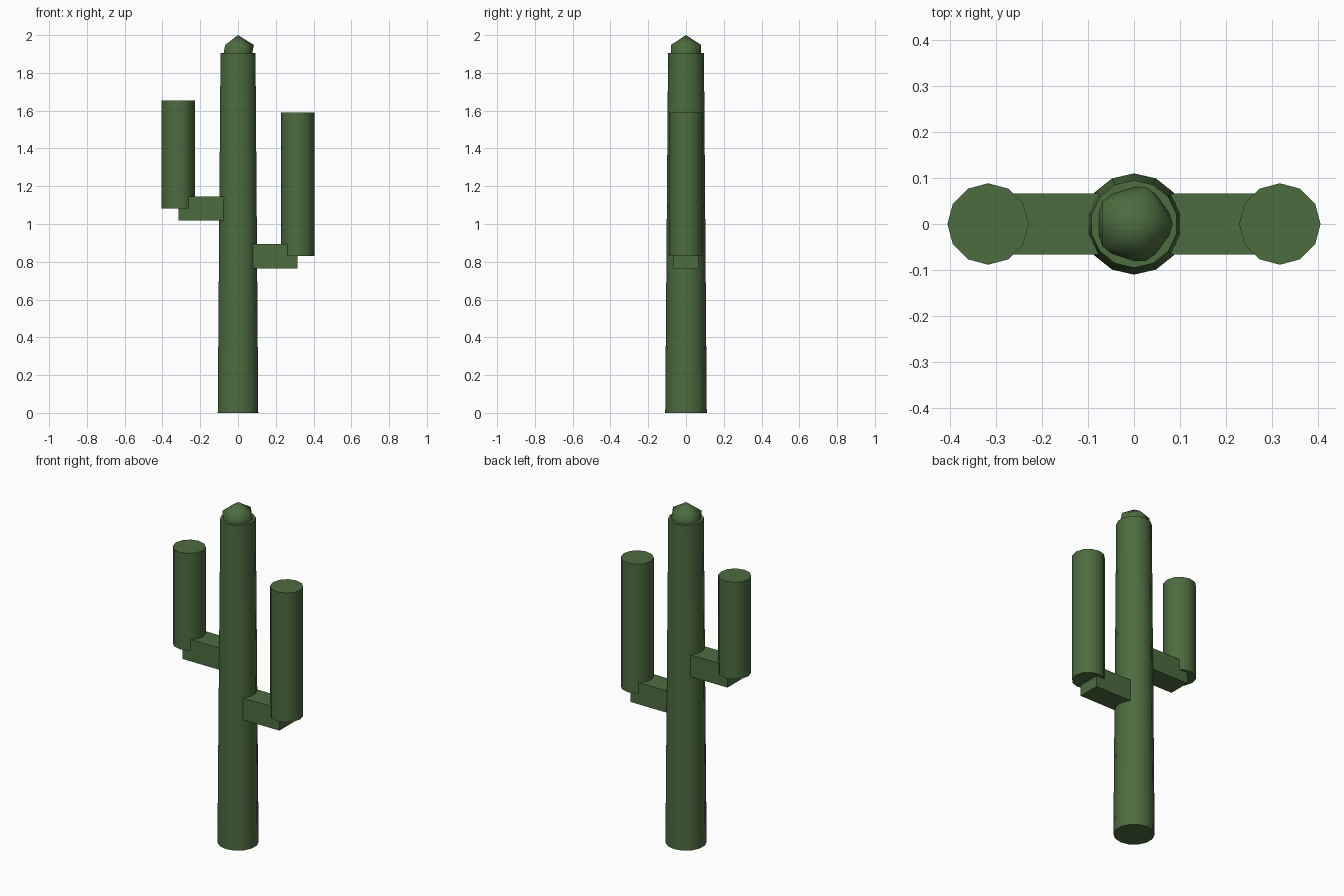
import bpy
from math import radians

cube = bpy.data.objects.get("Cube")
if cube:
    bpy.data.objects.remove(cube, do_unlink=True)

# Single cactus colour
GREEN = (0.074, 0.15, 0.05, 1.0)
green = bpy.data.materials.new("cactus green")
green.use_nodes = True
green.diffuse_color = GREEN
bsdf = green.node_tree.nodes["Principled BSDF"]
bsdf.inputs["Base Color"].default_value = GREEN
bsdf.inputs["Roughness"].default_value = 0.8


def finish(name):
    obj = bpy.context.object
    obj.name = name
    obj.data.materials.append(green)
    return obj


def column(name, x, bottom, top, sides, r_bottom, r_top):
    """Upright round column with smooth sides and crisp caps."""
    bpy.ops.mesh.primitive_cone_add(
        vertices=sides, radius1=r_bottom, radius2=r_top,
        depth=top - bottom, location=(x, 0, (bottom + top) / 2))
    finish(name)
    bpy.ops.object.shade_smooth_by_angle(angle=radians(45))


def branch(name, side, bottom, top):
    """Square beam running out from inside the trunk."""
    inner, outer = 0.05, 0.316
    bpy.ops.mesh.primitive_cube_add(
        size=1, location=(side * (inner + outer) / 2, 0, (bottom + top) / 2))
    obj = finish(name)
    size = (outer - inner, 0.132, top - bottom)
    for v in obj.data.vertices:
        v.co = [c * s for c, s in zip(v.co, size)]


# Tapered trunk
TRUNK_TOP = 1.906
column("trunk", 0, 0, TRUNK_TOP, 14, 0.11, 0.095)

# Rounded tip, half sunk into the trunk
bpy.ops.mesh.primitive_ico_sphere_add(
    subdivisions=1, radius=2 - TRUNK_TOP, location=(0, 0, TRUNK_TOP))
finish("tip")
bpy.ops.object.shade_smooth()

# Arms: side, branch bottom and top, column bottom and top
for label, side, b0, b1, c0, c1 in (
        ("left", 1, 0.765, 0.893, 0.83, 1.59),
        ("right", -1, 1.018, 1.146, 1.083, 1.653)):
    branch(label + "_branch", side, b0, b1)
    column(label + "_arm", side * 0.317, c0, c1, 12, 0.0885, 0.0885)
